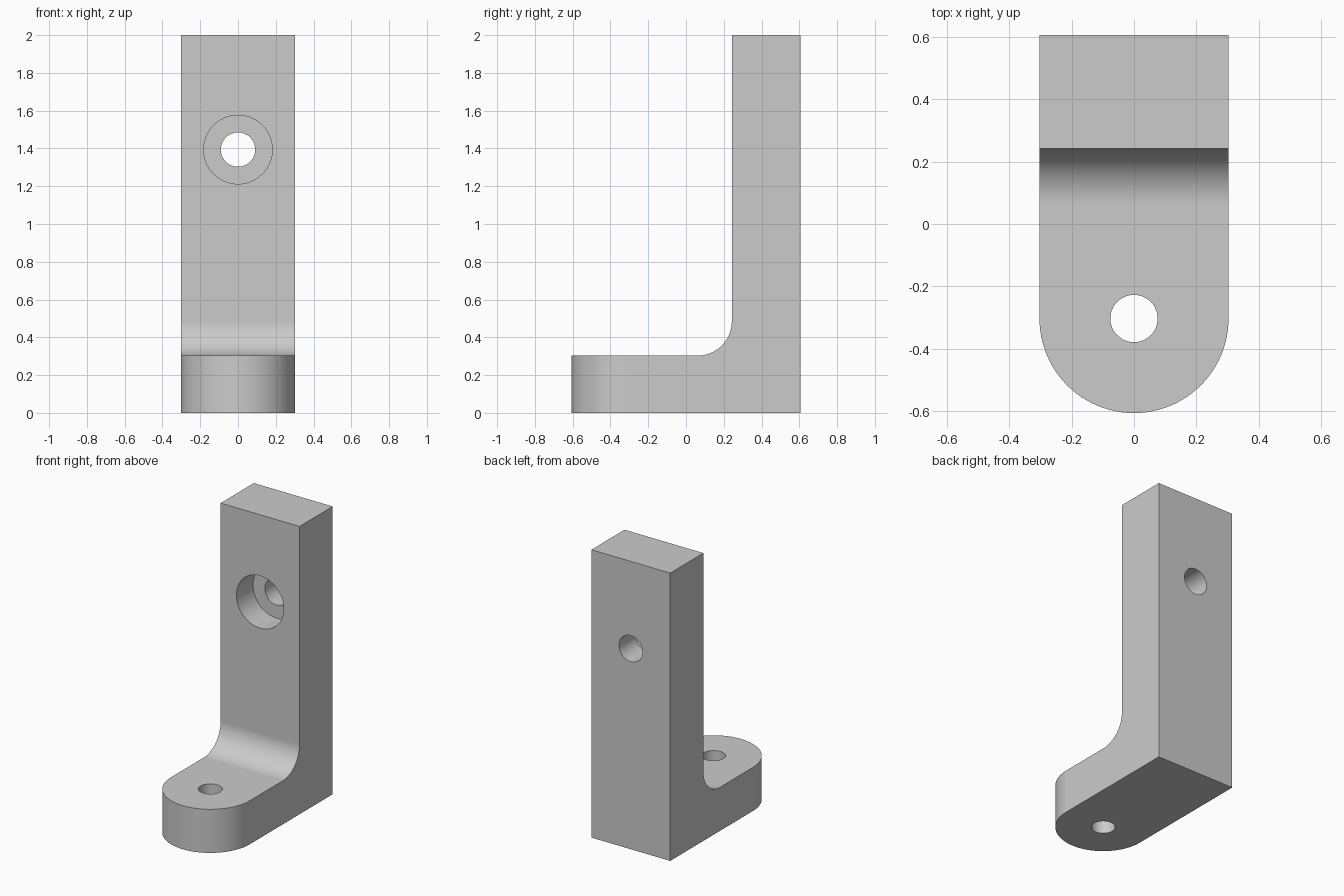
import bpy, bmesh
from math import sin, cos, pi, radians
from mathutils import Vector, Matrix

U = 2 / 33  # one design unit; the bracket is 33 units tall

if "Cube" in bpy.data.objects:
    bpy.data.objects.remove(bpy.data.objects["Cube"], do_unlink=True)

grey = bpy.data.materials.new("plain grey")
grey.use_nodes = True
colour = (0.6, 0.6, 0.6, 1)
grey.diffuse_color = colour
grey.node_tree.nodes["Principled BSDF"].inputs["Base Color"].default_value = colour


def arc(cx, cy, r, start, end, n):
    """Points along an arc, angles in degrees."""
    angles = [radians(start + (end - start) * i / n) for i in range(n + 1)]
    return [(cx + r * cos(a), cy + r * sin(a)) for a in angles]


def finish(name, bm):
    bmesh.ops.recalc_face_normals(bm, faces=bm.faces)
    mesh = bpy.data.meshes.new(name)
    bm.to_mesh(mesh)
    bm.free()
    mesh.materials.append(grey)
    obj = bpy.data.objects.new(name, mesh)
    bpy.context.collection.objects.link(obj)
    return obj


def prism(name, points, place, depth):
    """Extrude a closed outline; place turns outline points into 3D."""
    bm = bmesh.new()
    face = bm.faces.new([bm.verts.new(place(a, b) * U) for a, b in points])
    new = bmesh.ops.extrude_face_region(bm, geom=[face])["geom"]
    moved = [v for v in new if isinstance(v, bmesh.types.BMVert)]
    bmesh.ops.translate(bm, vec=Vector(depth) * U, verts=moved)
    return finish(name, bm)


def cylinder(name, radius, length, centre, axis):
    bm = bmesh.new()
    turn = Matrix.Rotation(pi / 2, 4, "X") if axis == "Y" else Matrix()
    bmesh.ops.create_cone(bm, cap_ends=True, segments=64, radius1=radius * U,
                          radius2=radius * U, depth=length * U,
                          matrix=Matrix.Translation(Vector(centre) * U) @ turn)
    return finish(name, bm)


def combine(target, tool, operation):
    bpy.context.view_layer.objects.active = target
    mod = target.modifiers.new(operation, "BOOLEAN")
    mod.operation, mod.solver, mod.object = operation, "EXACT", tool
    bpy.ops.object.modifier_apply(modifier=mod.name)
    bpy.data.objects.remove(tool, do_unlink=True)


# L-shaped side profile with an inner fillet, a little too wide
profile = [(-11, 0), (10, 0), (10, 33), (4, 33)] + arc(1, 8, 3, 0, -90, 20) + [(-11, 5)]
bracket = prism("angle_bracket", profile, lambda y, z: Vector((-7, y, z)), (14, 0, 0))

# Plan outline with the round front end trims the width and the foot
plan = arc(0, -5, 5, 180, 360, 48) + [(5, 12), (-5, 12)]
combine(bracket, prism("plan_cutter", plan, lambda x, y: Vector((x, y, -1)), (0, 0, 36)),
        "INTERSECT")

# Foot hole, upright hole and its counterbore
for args in [("foot_hole", 1.25, 14, (0, -5, 2), "Z"),
             ("upright_hole", 1.5, 10, (0, 7, 23), "Y"),
             ("counterbore", 3, 6, (0, 4, 23), "Y")]:
    combine(bracket, cylinder(*args), "DIFFERENCE")

# Smooth curves, crisp edges, flat faces kept flat
bpy.ops.object.select_all(action="DESELECT")
bracket.select_set(True)
bpy.context.view_layer.objects.active = bracket
bpy.ops.object.shade_smooth_by_angle(angle=radians(30))
weighted = bracket.modifiers.new("flat_faces", "WEIGHTED_NORMAL")
weighted.keep_sharp = True
